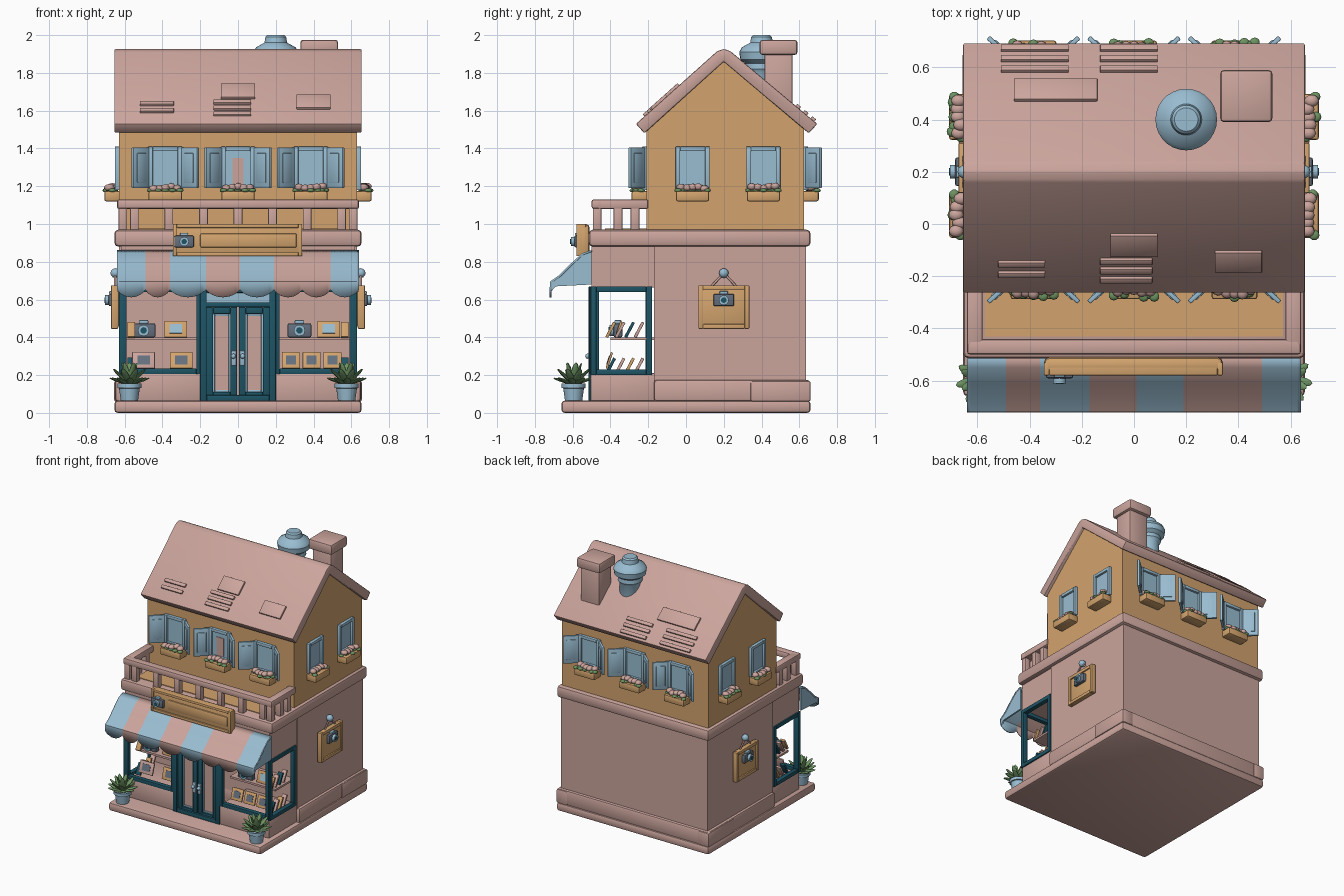
import bpy, bmesh, math, random
from mathutils import Matrix, Vector

if "Cube" in bpy.data.objects:
    bpy.data.objects.remove(bpy.data.objects["Cube"])

random.seed(4)
T, R, I = Matrix.Translation, Matrix.Rotation, Matrix.Identity(4)


def mat(name, r, g, b):
    m = bpy.data.materials.new(name)
    m.diffuse_color = (r, g, b, 1)
    m.use_nodes = True
    m.node_tree.nodes["Principled BSDF"].inputs["Base Color"].default_value = m.diffuse_color
    return m


PINK = mat("dusty pink", .60, .375, .335)
TAN = mat("warm tan", .65, .37, .155)
BLUE = mat("pale blue", .32, .51, .64)
TEAL = mat("dark teal", .013, .089, .13)
GREEN = mat("leaf green", .15, .29, .12)
GREY = mat("slate grey", .13, .16, .21)


def finish(name, bm, mats, M=I):
    bmesh.ops.recalc_face_normals(bm, faces=bm.faces[:])
    bm.transform(M)
    me = bpy.data.meshes.new(name)
    bm.to_mesh(me)
    bm.free()
    for m in (mats if isinstance(mats, list) else [mats]):
        me.materials.append(m)
    ob = bpy.data.objects.new(name, me)
    bpy.context.collection.objects.link(ob)
    return ob


def box(name, x0, x1, y0, y1, z0, z1, m, bevel=0, M=I):
    bm = bmesh.new()
    S = Matrix.Diagonal((x1 - x0, y1 - y0, z1 - z0, 1))
    bmesh.ops.create_cube(bm, size=1, matrix=T(((x0 + x1) / 2, (y0 + y1) / 2, (z0 + z1) / 2)) @ S)
    if bevel:
        bmesh.ops.bevel(bm, geom=bm.edges[:], offset=bevel, segments=2, profile=.5, affect='EDGES')
    return finish(name, bm, m, M)


def prism(name, pts, x0, x1, m, bevel=0):
    """Extrude a (y, z) outline along x."""
    bm = bmesh.new()
    f = bm.faces.new([bm.verts.new((x0, y, z)) for y, z in pts])
    r = bmesh.ops.extrude_face_region(bm, geom=[f])
    bmesh.ops.translate(bm, verts=[v for v in r['geom'] if isinstance(v, bmesh.types.BMVert)], vec=(x1 - x0, 0, 0))
    if bevel:
        bmesh.ops.bevel(bm, geom=bm.edges[:], offset=bevel, segments=2, profile=.5, affect='EDGES')
    return finish(name, bm, m)


def lathe(name, prof, m, M=I, n=24):
    """Spin an (r, z) profile about z."""
    bm = bmesh.new()
    vs = [bm.verts.new((r, 0, z)) for r, z in prof]
    es = [bm.edges.new(p) for p in zip(vs, vs[1:])]
    bmesh.ops.spin(bm, geom=vs + es, cent=(0, 0, 0), axis=(0, 0, 1), angle=math.tau, steps=n)
    bmesh.ops.remove_doubles(bm, verts=bm.verts[:], dist=1e-5)
    return finish(name, bm, m, M)


def rod(name, p, q, r, m, M=I):
    p, q = Vector(p), Vector(q)
    rot = (q - p).to_track_quat('Z', 'Y').to_matrix().to_4x4()
    return lathe(name, [(0, 0), (r, 0), (r, (q - p).length), (0, (q - p).length)], m, M @ T(p) @ rot, 12)


def frame(name, x0, x1, y0, y1, z0, z1, w, m, M=I):
    for a, b, c, d in ((x0, x0 + w, z0, z1), (x1 - w, x1, z0, z1),
                       (x0 + w, x1 - w, z0, z0 + w), (x0 + w, x1 - w, z1 - w, z1)):
        box(name, a, b, y0, y1, c, d, m, .004, M)


def blobs(name, items, m, M):
    """items: (centre, radii) ellipsoids in one mesh."""
    bm = bmesh.new()
    for c, r in items:
        bmesh.ops.create_icosphere(bm, subdivisions=2, radius=1, matrix=T(c) @ Matrix.Diagonal((*r, 1)))
    finish(name, bm, m, M)


def camera(M, s=1.0):
    M = M @ Matrix.Scale(s, 4)
    box("camera_body", -.055, .055, -.02, .02, -.035, .03, GREY, .008, M)
    box("camera_top", -.022, .022, -.017, .017, .028, .045, BLUE, .005, M)
    rod("camera_lens", (0, -.015, -.003), (0, -.04, -.003), .026, BLUE, M)
    rod("camera_glass", (0, -.039, -.003), (0, -.043, -.003), .015, TEAL, M)


# --- masonry masses ---
box("base_slab", -.655, .655, -.66, .66, 0, .065, PINK, .018)
box("plinth", -.65, .65, -.17, .655, .06, .175, PINK, .015)
for s in (-1, 1):
    box("plinth_end_block", s * .56, s * .656, .34, .66, .06, .17, PINK, .012)
box("ground_floor", -.63, .63, -.17, .635, .06, .9, PINK)
box("shop_fascia", -.62, .62, -.5, -.16, .665, .9, PINK)
box("floor_belt", -.655, .655, -.515, .66, .88, .97, PINK, .022)
box("balcony_floor", -.57, .57, -.43, -.2, .965, .975, TAN)
prism("upper_floor", [(-.21, .96), (.625, .96), (.625, 1.51), (.2, 1.88), (-.21, 1.51)], -.63, .63, TAN)
prism("roof", [(-.265, 1.53), (.165, 1.915), (.2, 1.927), (.235, 1.915), (.695, 1.53),
               (.65, 1.48), (.2, 1.86), (-.22, 1.48)], -.655, .655, PINK, .008)

# --- raised roof tiles: (x0, x1, distance from ridge in y, depth in y) ---
ANG = {-1: math.atan2(.385, .43), 1: math.atan2(.385, .46)}
TILES = {-1: [(-.52, -.34, .34, .02), (-.52, -.34, .38, .02), (-.13, .07, .33, .02), (-.13, .07, .365, .02),
              (-.13, .07, .40, .02), (-.09, .09, .235, .085), (.31, .49, .30, .08)],
         1: [(-.51, -.25, .38, .02), (-.51, -.25, .42, .02), (-.51, -.25, .46, .02), (-.13, .09, .38, .02),
             (-.13, .09, .42, .02), (-.13, .09, .46, .02), (-.46, -.14, .27, .08)]}
for s, tiles in TILES.items():
    run = {-1: .43, 1: .46}[s]
    for x0, x1, d, w in tiles:
        z = 1.915 - (d + w / 2 - .035) * .385 / run
        M = T((0, .2 + s * (d + w / 2), z)) @ R(-s * ANG[s], 4, 'X')
        box("roof_tile", x0, x1, -w * .65, w * .65, -.015, .014, PINK, .003, M)

# --- chimney and vent ---
box("chimney_stack", .35, .51, .415, .565, 1.55, 1.92, PINK, .01)
box("chimney_cap", .33, .53, .39, .59, 1.895, 1.975, PINK, .015)
lathe("roof_vent", [(0, 1.62), (.075, 1.62), (.075, 1.8), (.088, 1.82), (.085, 1.85), (.112, 1.87), (.118, 1.91),
                    (.105, 1.935), (.06, 1.96), (.055, 1.99), (.045, 2.0), (0, 2.0)], BLUE, T((.2, .4, 0)), 28)

# --- balcony railing ---
box("front_rail", -.64, .64, -.5, -.44, 1.08, 1.13, PINK, .012)
posts = [(i * .183, -.47) for i in range(-3, 4)]
for s in (-1, 1):
    box("side_rail", s * .58, s * .64, -.47, -.2, 1.08, 1.13, PINK, .01)
    posts += [(s * .61, y) for y in (-.47, -.36, -.27)]
for x, y in posts:
    box("rail_post", x - .023, x + .023, y - .023, y + .023, .96, 1.09, PINK, .006)


# --- upper windows, built facing -y at the wall surface ---
def window(M, shutters):
    box("window_pane", -.075, .075, -.006, .01, 1.2, 1.39, BLUE, 0, M)
    frame("window_frame", -.09, .09, -.022, .01, 1.18, 1.41, .024, BLUE, M)
    if shutters:
        for s in (-1, 1):
            H = M @ T((s * .088, -.012, 0)) @ R(-s * math.radians(42), 4, 'Z')
            box("shutter", 0, s * .115, -.009, .009, 1.19, 1.405, BLUE, .004, H)
            box("shutter_panel", s * .025, s * .09, -.013, .013, 1.22, 1.375, BLUE, .003, H)
    box("flower_box", -.088, .088, -.078, .01, 1.12, 1.175, TAN, .01, M)
    xs = [-.062, -.03, 0, .03, .062]
    blobs("flowers", [((x, -.04 + random.uniform(-.012, .008), 1.192 + random.uniform(-.006, .008)),
                       (.024, .028, .019)) for x in xs], PINK, M)
    blobs("flower_leaves", [((x * 1.25, -.045 + random.uniform(-.025, .02), 1.178), (.02, .02, .011))
                            for x in xs + [-.045, .045]], GREEN, M)


for x in (-.385, 0, .385):
    window(T((x, -.21, 0)), True)
    window(T((x, .625, 0)) @ R(math.pi, 4, 'Z'), True)
box("window_curtain", -.03, .03, -.22, -.212, 1.21, 1.35, PINK)
for s in (-1, 1):
    side = R(s * math.pi / 2, 4, 'Z')
    for y in (.035, .41):
        window(T((s * .63, y, 0)) @ side, False)
    # hanging wall sign
    M = T((s * .63, .2, 0)) @ side
    box("hanging_sign", -.13, .13, -.032, 0, .45, .67, TAN, .012, M)
    frame("hanging_sign_rim", -.135, .135, -.042, -.005, .445, .675, .025, TAN, M)
    for e in (-1, 1):
        rod("sign_rope", (e * .07, -.02, .665), (0, -.02, .74), .006, PINK, M)
    blobs("sign_knob", [((0, -.02, .74), (.026, .026, .026))], BLUE, M)
    camera(M @ T((0, -.035, .6)), 1.0)
    # side shop window
    W = T((s * .62, -.345, 0)) @ side
    frame("side_window_frame", -.16, .165, -.01, .025, .2, .67, .03, TEAL, W)
    # front shop window, stall riser and display
    x0, x1 = sorted((s * .19, s * .62))
    box("stall_riser", x0, x1, -.505, -.16, .06, .21, PINK, .008)
    frame("shop_window_frame", x0, x1, -.51, -.475, .205, .67, .03, TEAL)
    box("display_shelf", x0 + .02, x1 - .02, -.4, -.16, .385, .4, PINK)
    camera(T((-.5 if s < 0 else .325, -.36, .44)), 1.15)
    for x, z in ((-.33, .4), (-.5, .235), (-.3, .235)) if s < 0 else ((.48, .4), (.28, .235), (.39, .235), (.5, .235)):
        L = T((x, -.37 if z > .3 else -.42, z)) @ R(math.radians(-18), 4, 'X')
        w = .06 if s < 0 or z > .3 else .048
        box("picture_board", -w, w, -.006, .006, 0, .09, PINK if x < -.4 else TAN, .003, L)
        box("picture", -w * .55, w * .55, -.009, 0, .02, .07, BLUE if z > .3 else GREY, 0, L)
    for i in range(4):  # leaning books seen through the side windows
        for z in (.21, .4):
            B = T((s * .565, -.42 + i * .05, z)) @ R(math.radians(-28), 4, 'X')
            box("book", -.02, .02, -.008, .008, 0, .09, (TAN, PINK, TEAL, PINK)[(i + (z < .3) * 2) % 4], .002, B)

# --- double door ---
frame("door_frame", -.2, .2, -.515, -.46, .06, .67, .034, TEAL)
box("door_transom_bar", -.17, .17, -.51, -.47, .56, .585, TEAL, .004)
box("transom_glass", -.17, .17, -.485, -.478, .58, .645, BLUE)
for s in (-1, 1):
    a, b = sorted((s * .004, s * .168))
    frame("door_leaf", a, b, -.5, -.47, .075, .56, .036, TEAL)
    frame("door_glass_rim", a + .034, b - .034, -.49, -.474, .11, .525, .012, BLUE)
    box("door_glass", a + .04, b - .04, -.482, -.476, .11, .525, PINK)
    box("door_handle_plate", s * .022 - .014, s * .022 + .014, -.512, -.495, .25, .33, BLUE, .005)
    blobs("door_knob", [((s * .025, -.52, .3), (.014, .014, .014))], BLUE, I)

# --- striped scalloped awning ---
bounds = [-.64, -.49, -.36, -.17, .01, .19, .34, .49, .64]
stripes = [1, 0, 1, 0, 1, 0, 0, 1]
slope = [(-.5, .862), (-.55, .845), (-.61, .79), (-.67, .73), (-.72, .695)]
bm = bmesh.new()
for (a, b), c in zip(zip(bounds, bounds[1:]), stripes):
    prev = None
    for k in range(11):
        x = a + (b - a) * k / 10
        col = [bm.verts.new((x, y, z)) for y, z in slope]
        col.append(bm.verts.new((x, -.722, .652 - .04 * math.sin(math.pi * k / 10) ** .7)))
        if prev:
            for i in range(len(col) - 1):
                bm.faces.new((prev[i], prev[i + 1], col[i + 1], col[i])).material_index = c
        prev = col
bmesh.ops.remove_doubles(bm, verts=bm.verts[:], dist=1e-5)
awning = finish("awning", bm, [PINK, BLUE])
mod = awning.modifiers.new("thickness", 'SOLIDIFY')
mod.thickness = .01
for s in (-1, 1):
    prism("awning_cheek", slope + [(-.715, .64), (-.69, .67), (-.5, .68)], s * .625, s * .638, BLUE)

# --- shop sign above the awning, left plain ---
box("shop_sign", -.345, .34, -.57, -.51, .83, 1.0, TAN, .02)
frame("shop_sign_rim", -.345, .34, -.58, -.53, .83, 1.0, .02, TAN)
box("shop_sign_panel", -.2, .31, -.578, -.56, .875, .95, TAN, .008)
camera(T((-.285, -.572, .91)), .95)

# --- potted plants ---
for s in (-1, 1):
    P = T((s * .575, -.595, .06))
    lathe("plant_pot", [(0, 0), (.045, 0), (.055, .07), (.064, .072), (.064, .095), (.052, .095), (.05, .085), (0, .085)],
          BLUE, P)
    bm = bmesh.new()
    for n, tilt, ln in ((9, 72, .115), (8, 48, .125), (5, 20, .125)):
        for i in range(n):
            L = T((0, 0, .09)) @ R(math.tau * (i + tilt / 90) / n, 4, 'Z') @ R(math.radians(tilt), 4, 'Y')
            bmesh.ops.create_icosphere(bm, subdivisions=2, radius=1,
                                       matrix=L @ T((0, 0, ln / 2)) @ Matrix.Diagonal((.008, .02, ln / 2, 1)))
    finish("plant_leaves", bm, GREEN, P)

# --- smooth shading with sharp edges kept ---
for ob in bpy.context.scene.objects:
    ob.select_set(True)
bpy.context.view_layer.objects.active = awning
bpy.ops.object.shade_smooth_by_angle(angle=math.radians(35))
